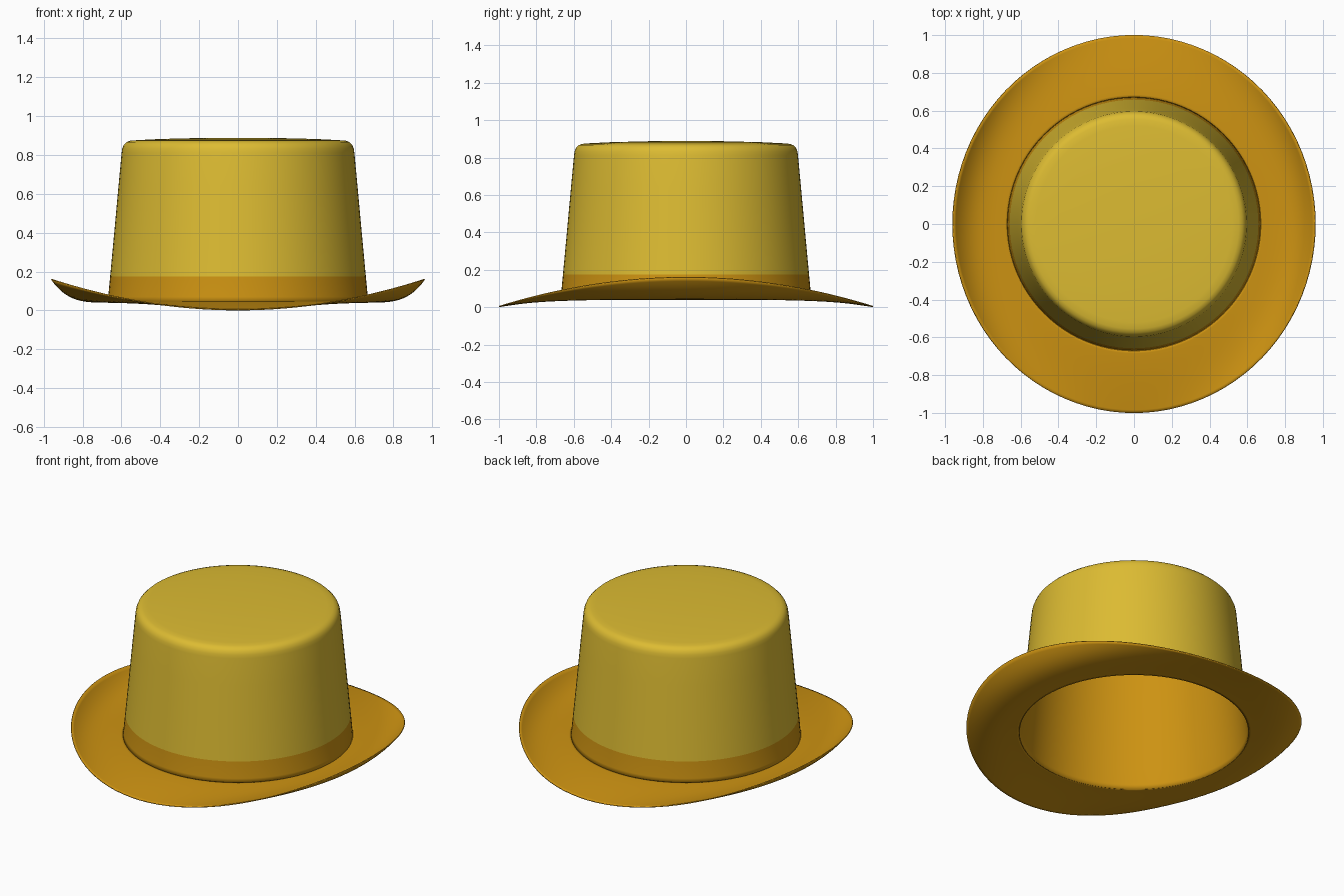
import bpy
import bmesh
from math import sin, cos, tau

SEGMENTS = 96
BAND_TOP = 0.175

cube = bpy.data.objects.get("Cube")
if cube:
    bpy.data.objects.remove(cube, do_unlink=True)


def make_material(name, color):
    mat = bpy.data.materials.new(name)
    mat.use_nodes = True
    mat.diffuse_color = color
    mat.node_tree.nodes["Principled BSDF"].inputs["Base Color"].default_value = color
    return mat


yellow = make_material("golden yellow", (0.72, 0.50, 0.032, 1))
orange = make_material("amber orange", (0.61, 0.29, 0.006, 1))


def build_rings(name, ring_points, materials, cap=False, band_top=None):
    """Skin a stack of closed rings, each given as a function of the angle."""
    bm = bmesh.new()
    rings = [[bm.verts.new(point(tau * i / SEGMENTS)) for i in range(SEGMENTS)]
             for point in ring_points]
    for low, high in zip(rings, rings[1:]):
        for i in range(SEGMENTS):
            j = (i + 1) % SEGMENTS
            bm.faces.new((low[i], low[j], high[j], high[i]))
    if cap:
        bm.faces.new(rings[-1])
    for face in bm.faces:
        face.smooth = True
        if band_top and face.calc_center_median().z < band_top:
            face.material_index = 1
    mesh = bpy.data.meshes.new(name)
    bm.to_mesh(mesh)
    bm.free()
    obj = bpy.data.objects.new(name, mesh)
    bpy.context.collection.objects.link(obj)
    for mat in materials:
        mesh.materials.append(mat)
    return obj


def circle(radius, z):
    return lambda a: (radius * cos(a), radius * sin(a), z)


def brim_ring(t):
    """Brim ring: t = 0 at the crown, t = 1 at the rim."""
    def point(a):
        c, s = cos(a), sin(a)
        rx = 0.668 + (0.962 - 0.668) * t
        ry = 0.668 + (1.0 - 0.668) * t
        droop = 0.04 * s * s * t ** 1.3
        curl = 0.118 * c * c * t ** 3.5
        return (rx * c, ry * s, 0.04 - droop + curl)
    return point


# Crown with its band; the inner skin takes the orange lining
profile = [(0.673, 0.04), (0.668, 0.07), (0.658, BAND_TOP), (0.637, 0.4),
           (0.615, 0.64), (0.599, 0.81), (0.596, 0.832), (0.588, 0.852),
           (0.574, 0.866), (0.555, 0.873), (0.52, 0.876), (0.4, 0.882),
           (0.2, 0.887), (0.04, 0.888)]
crown = build_rings("crown", [circle(r, z) for r, z in profile],
                    [yellow, orange], cap=True, band_top=BAND_TOP)
lining = crown.modifiers.new("lining", "SOLIDIFY")
lining.thickness = 0.006
lining.offset = -1
lining.material_offset = 1
lining.material_offset_rim = 1

# Brim, curled up at the sides and drooping front and back
STEPS = 20
brim = build_rings("brim", [brim_ring(1 - k / STEPS) for k in range(STEPS + 1)],
                   [orange])
felt = brim.modifiers.new("thickness", "SOLIDIFY")
felt.thickness = 0.006
felt.offset = 1

# Smooth shading with crisp rims
bpy.ops.object.select_all(action="DESELECT")
for obj in (crown, brim):
    obj.select_set(True)
bpy.context.view_layer.objects.active = crown
bpy.ops.object.shade_smooth_by_angle(angle=0.8)
